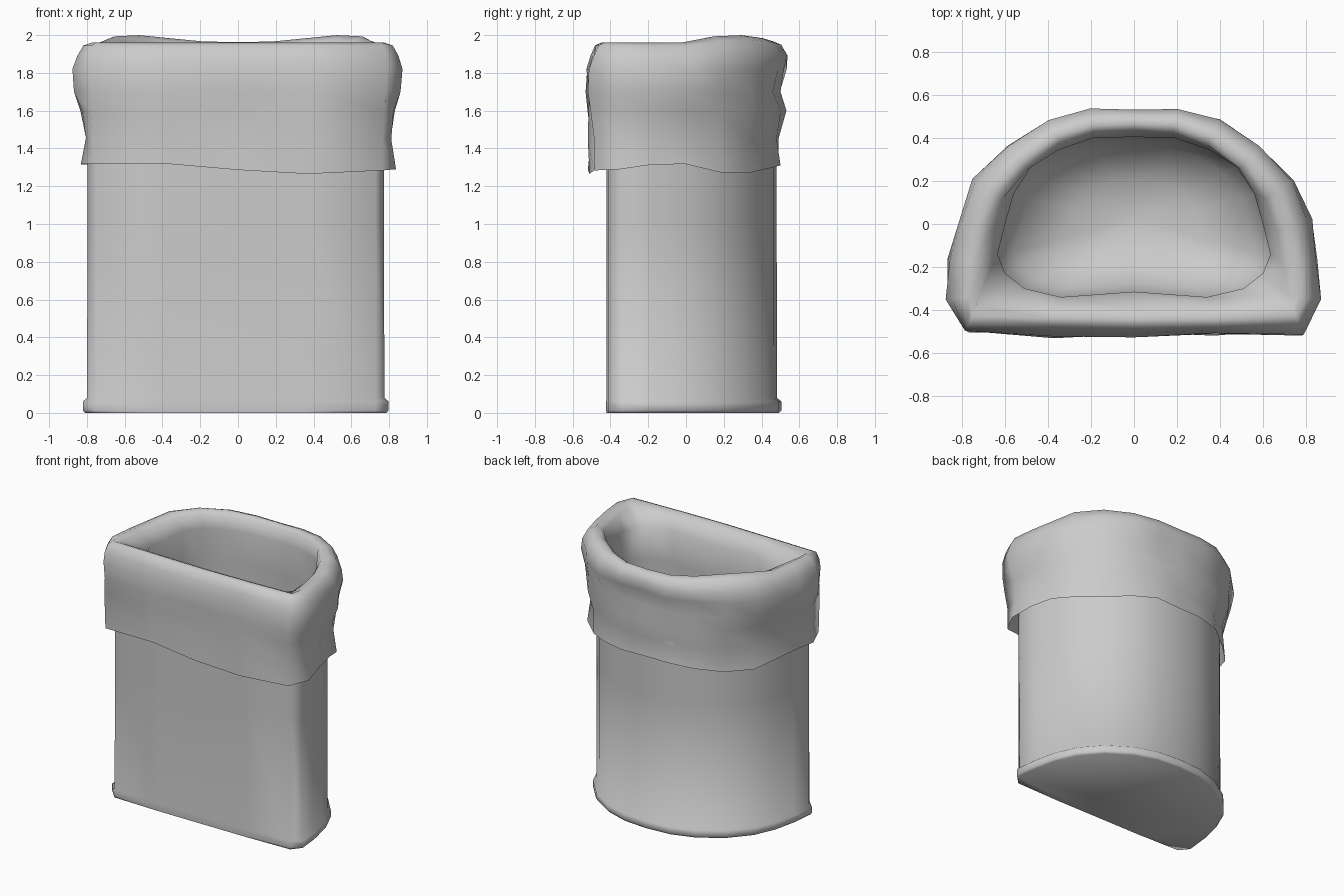
import bpy, bmesh, math
from mathutils import Vector

if "Cube" in bpy.data.objects:
    bpy.data.objects.remove(bpy.data.objects["Cube"])

# Half outlines, from back centre round the right side to front centre
BODY = [(0, .48), (.19, .465), (.36, .41), (.53, .3), (.66, .15), (.73, -.01),
        (.768, -.18), (.785, -.34), (.74, -.41), (.37, -.42), (0, -.42)]
MOUTH = [(0, .405), (.19, .40), (.35, .345), (.48, .265), (.56, .14), (.6, .0),
         (.635, -.14), (.6, -.23), (.51, -.30), (.34, -.34), (0, -.315)]


def mirrored(half):
    return [Vector(p) for p in half] + [Vector((-x, y)) for x, y in half[-2:0:-1]]


OUT, INN = mirrored(BODY), mirrored(MOUTH)
N = len(OUT)


def normal(i):
    """Outward direction of the outline at point i."""
    t = OUT[(i + 1) % N] - OUT[i - 1]
    n = Vector((-t.y, t.x)).normalized()
    return n if n.dot(OUT[i]) > 0 else -n


NORM = [normal(i) for i in range(N)]


def loft(name, rings, cap_start=False, cap_end=None, angle=50):
    """Skin a list of closed rings; cap_end is an optional centre point."""
    bm = bmesh.new()
    vs = [[bm.verts.new(p) for p in r] for r in rings]
    for a, b in zip(vs, vs[1:]):
        for i in range(N):
            j = (i + 1) % N
            bm.faces.new((a[i], b[i], b[j], a[j]))
    if cap_start:
        bm.faces.new(vs[0])
    if cap_end:
        c = bm.verts.new(cap_end)
        for i in range(N):
            bm.faces.new((vs[-1][i], c, vs[-1][(i + 1) % N]))
    bmesh.ops.recalc_face_normals(bm, faces=bm.faces)
    me = bpy.data.meshes.new(name)
    bm.to_mesh(me)
    bm.free()
    ob = bpy.data.objects.new(name, me)
    bpy.context.collection.objects.link(ob)
    bpy.ops.object.select_all(action='DESELECT')
    ob.select_set(True)
    bpy.context.view_layer.objects.active = ob
    bpy.ops.object.shade_smooth_by_angle(angle=math.radians(angle))
    return ob


def body_ring(off, z):
    # the flat front keeps its plane, the curved side flares
    ring = [p + n * off * (0.1 if n.y < -.9 else 1) for p, n in zip(OUT, NORM)]
    return [(q.x - .012, q.y, z) for q in ring]


# Bin body with a flared foot
loft("bin_body", [body_ring(.012, 0), body_ring(.025, .014), body_ring(.025, .06),
                  body_ring(.002, .08), body_ring(0, 1.0), body_ring(0, 1.88)],
     cap_start=True, angle=75)


def lift(p):
    """Two raised shoulders at the back of the rim."""
    return math.exp(-((abs(p.x) - .55) / .25) ** 2) if p.y > .1 else 0


def bag_ring(z, back, side, front, wrinkle=.012, hem=0, up=0, corner=.02):
    """Outline pushed out by a different amount on each side, with wrinkles."""
    ring = []
    for i, (p, n) in enumerate(zip(OUT, NORM)):
        o = n.x ** 2 * side + n.y ** 2 * (back if n.y > 0 else front)
        o += wrinkle * math.sin(i * 2.2 + z * 9)
        if n.y > 0:
            o += corner * abs(2 * n.x * n.y)
        q = p + n * o
        if i in (8, N - 8):  # fuller front corners
            q.x += math.copysign(corner, q.x)
        dz = -hem * math.sin(q.x * 3.2 + .3) if q.y < -.3 else -hem * math.cos(q.y * 9 - 2.4)
        ring.append((q.x, q.y, z + dz + up * lift(p)))
    return ring


def sack_ring(z, s, up=0):
    return [(p.x * s, p.y * s, z + up * lift(p)) for p in INN]


# Liner: hem, puffed cuff, rolled rim, then the sack hanging inside
loft("bag_liner", [
    bag_ring(1.295, .020, .040, .090, .012, hem=.03, corner=.01),
    bag_ring(1.45, .005, .028, .088, .012, hem=.01, corner=.01),
    bag_ring(1.60, .040, .050, .092),
    bag_ring(1.70, .015, .085, .098, .014),
    bag_ring(1.82, .045, .082, .100, corner=.03),
    bag_ring(1.89, .058, .060, .080, .006, up=.01, corner=.03),
    bag_ring(1.945, .030, .030, .058, .004, up=.03),
    bag_ring(1.962, -.01, -.02, .022, .004, up=.038, corner=.01),
    bag_ring(1.94, -.04, -.07, -.025, .004, up=.03, corner=0),
    sack_ring(1.85, 1, .02), sack_ring(1.6, 1.05), sack_ring(1.0, 1.07),
    sack_ring(.45, 1.04), sack_ring(.22, .88), sack_ring(.11, .5),
], cap_end=(0, .03, .08), angle=180)
